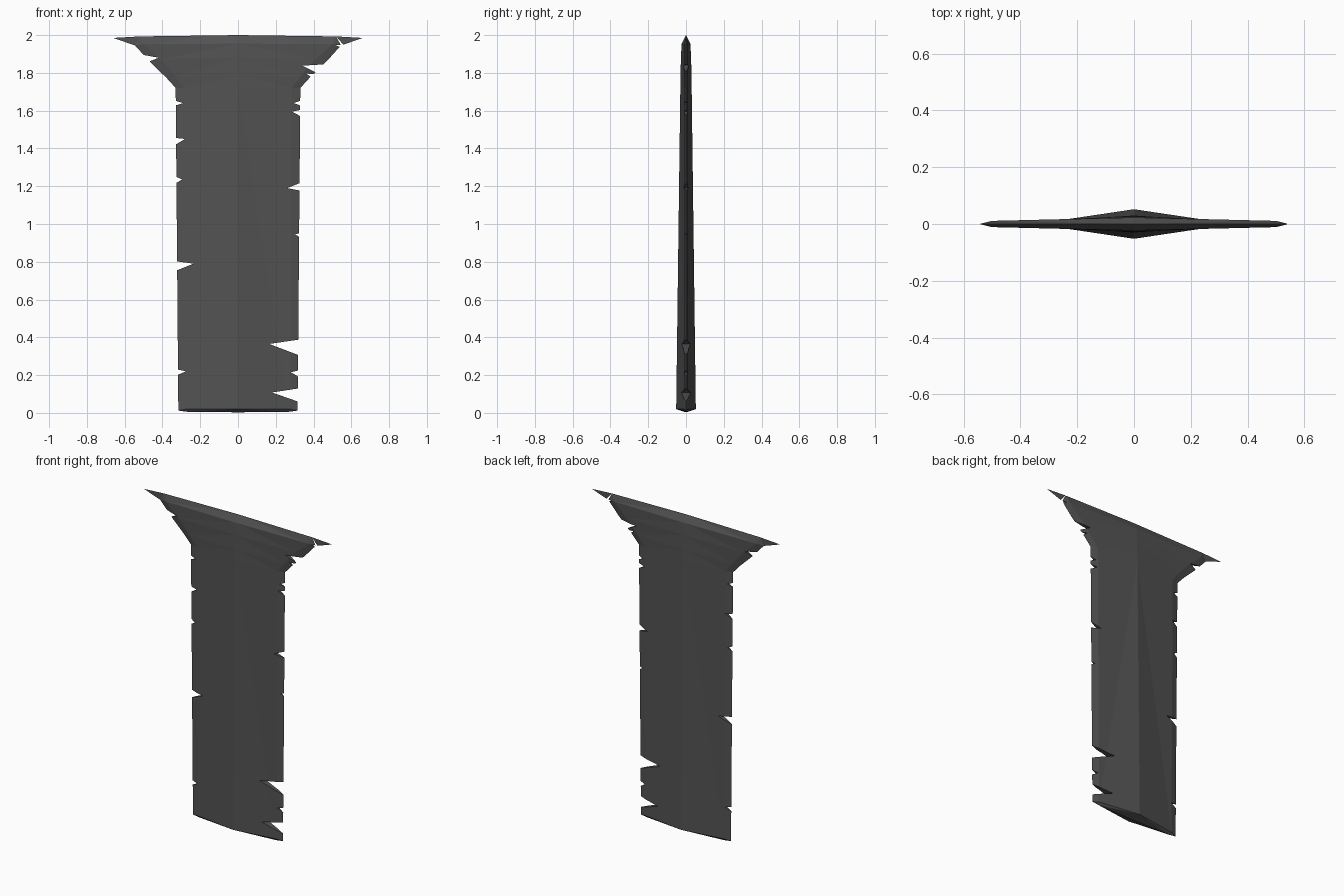
import bpy, bmesh

if "Cube" in bpy.data.objects:
    bpy.data.objects.remove(bpy.data.objects["Cube"])

steel = bpy.data.materials.new("dark steel")
steel.diffuse_color = (0.085, 0.085, 0.085, 1)
steel.use_nodes = True
steel.node_tree.nodes["Principled BSDF"].inputs["Base Color"].default_value = steel.diffuse_color


def make_object(name, bm):
    bmesh.ops.recalc_face_normals(bm, faces=bm.faces[:])
    mesh = bpy.data.meshes.new(name)
    bm.to_mesh(mesh)
    bm.free()
    mesh.materials.append(steel)
    ob = bpy.data.objects.new(name, mesh)
    bpy.context.collection.objects.link(ob)
    return ob


# blade rows: edge x, edge z, bevel x, bevel z, bevel half thickness, ridge z, ridge half thickness
rows = [
    (0.315, 0.012, 0.27, 0.006, 0.0, 0.003, 0.0),
    (0.316, 0.022, 0.275, 0.02, 0.011, 0.02, 0.052),
    (0.330, 1.72, 0.285, 1.72, 0.011, 1.72, 0.030),
    (0.380, 1.775, 0.33, 1.78, 0.011, 1.79, 0.029),
    (0.468, 1.860, 0.41, 1.87, 0.011, 1.88, 0.027),
    (0.545, 1.945, 0.50, 1.952, 0.011, 1.955, 0.023),
    (0.660, 1.985, 0.52, 1.993, 0.0, 2.0, 0.0),
]
bm = bmesh.new()
rings = []
for ex, ez, bx, bz, bt, rz, rt in rows:
    pts = [(-ex, 0, ez), (-bx, -bt, bz), (0, -rt, rz), (bx, -bt, bz),
           (ex, 0, ez), (bx, bt, bz), (0, rt, rz), (-bx, bt, bz)]
    rings.append([bm.verts.new(p) for p in pts])
for a, b in zip(rings, rings[1:]):
    for i in range(8):
        j = (i + 1) % 8
        bm.faces.new((a[i], a[j], b[j], b[i]))
bmesh.ops.remove_doubles(bm, verts=bm.verts[:], dist=1e-5)
bmesh.ops.triangulate(bm, faces=bm.faces[:])
blade = make_object("broken_blade", bm)

# edge chips: side, tip x, tip z, lower z, upper z
chips = [
    (-1, 0.29, 1.64, 1.63, 1.65), (-1, 0.28, 1.45, 1.425, 1.455),
    (-1, 0.295, 1.235, 1.22, 1.248), (-1, 0.235, 0.79, 0.755, 0.802),
    (-1, 0.275, 0.22, 0.20, 0.23),
    (1, 0.295, 1.64, 1.63, 1.65), (1, 0.285, 1.595, 1.575, 1.602),
    (1, 0.26, 1.19, 1.178, 1.215), (1, 0.30, 0.945, 0.933, 0.95),
    (1, 0.165, 0.365, 0.305, 0.388), (1, 0.28, 0.215, 0.19, 0.226),
    (1, 0.18, 0.108, 0.058, 0.13),
]
wedges = []
for s, tx, tz, lo, hi in chips:
    wedges.append([(s * tx, tz), (s * 0.323, lo), (s * 0.323, hi)])
# chips on the flared tips
wedges += [
    [(0.36, 1.797), (0.385, 1.78), (0.397, 1.793)],
    [(0.34, 1.838), (0.41, 1.803), (0.45, 1.845)],
    [(0.515, 1.947), (0.538, 1.938), (0.552, 1.949)],
    [(-0.42, 1.88), (-0.47, 1.86), (-0.50, 1.895)],
]
bm = bmesh.new()
for tip, p, q in wedges:
    # push the open side of the wedge out past the blade edge
    tri = [tip] + [(tip[0] + (c[0] - tip[0]) * 1.4, tip[1] + (c[1] - tip[1]) * 1.4) for c in (p, q)]
    front = [bm.verts.new((x, -0.2, z)) for x, z in tri]
    back = [bm.verts.new((x, 0.2, z)) for x, z in tri]
    bm.faces.new(front)
    bm.faces.new(back[::-1])
    for i in range(3):
        j = (i + 1) % 3
        bm.faces.new((front[j], front[i], back[i], back[j]))
cutter = make_object("chip_cutter", bm)
cutter.hide_render = True

mod = blade.modifiers.new("chips", 'BOOLEAN')
mod.operation = 'DIFFERENCE'
mod.solver = 'EXACT'
mod.object = cutter
bpy.context.view_layer.objects.active = blade
blade.select_set(True)
bpy.ops.object.modifier_apply(modifier=mod.name)
bpy.data.objects.remove(cutter)
